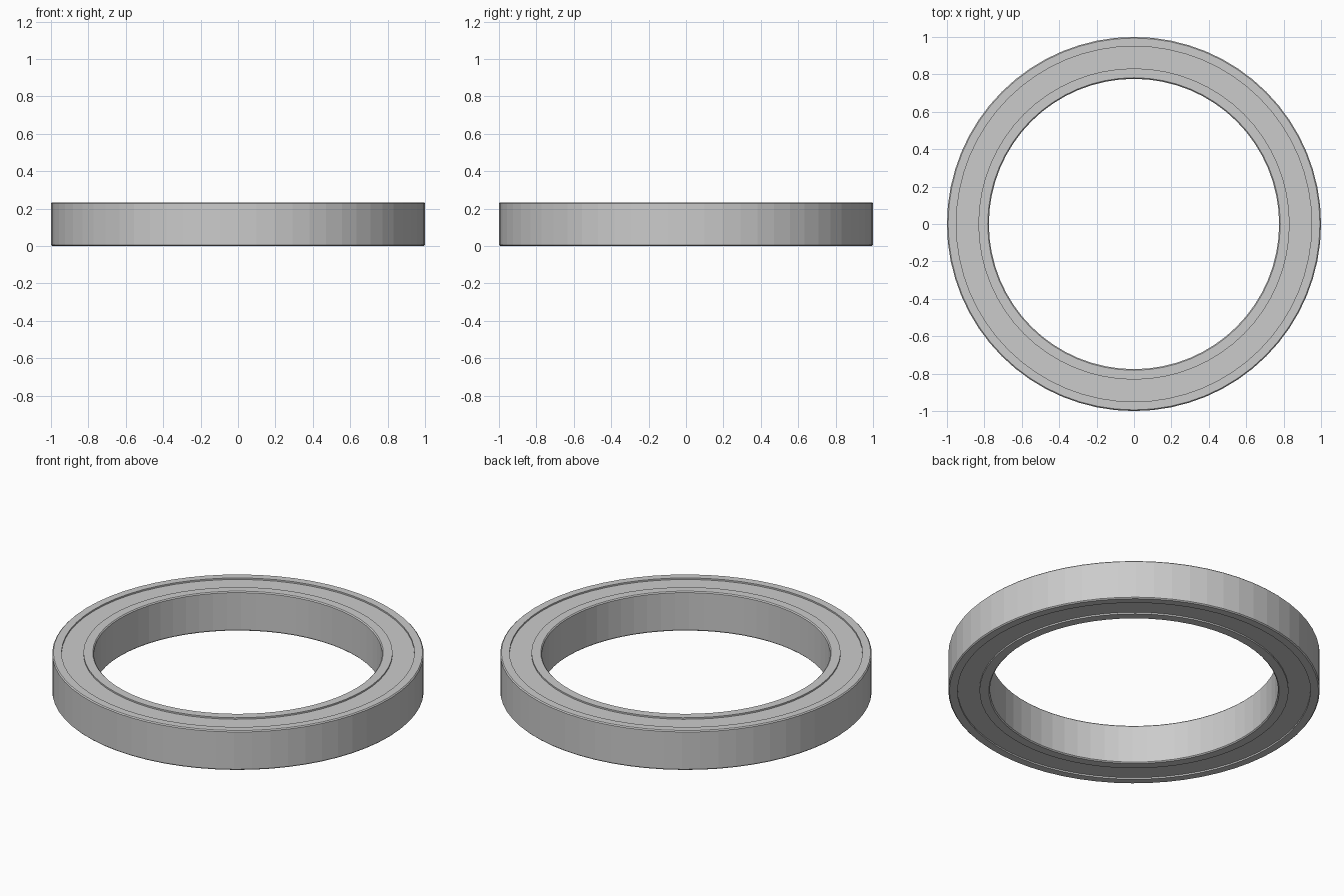
import bpy, bmesh, math

if "Cube" in bpy.data.objects:
    bpy.data.objects.remove(bpy.data.objects["Cube"])

SIDES = 64
H = 0.234      # overall height
R_OUT, R_BORE = 1.0, 0.776
R_SEAL_OUT, R_SEAL_IN = 0.95, 0.832
C = 0.006      # edge chamfer
DEPTH = 0.009  # seal recess


def lathe(name, profile):
    """Spin a closed (radius, z) profile into a ring."""
    bm = bmesh.new()
    rings = []
    for i in range(SIDES):
        a = 2 * math.pi * i / SIDES
        rings.append([bm.verts.new((r * math.cos(a), r * math.sin(a), z)) for r, z in profile])
    n = len(profile)
    for i in range(SIDES):
        p, q = rings[i], rings[(i + 1) % SIDES]
        for j in range(n):
            k = (j + 1) % n
            bm.faces.new((p[j], q[j], q[k], p[k]))
    bmesh.ops.recalc_face_normals(bm, faces=bm.faces)
    mesh = bpy.data.meshes.new(name)
    bm.to_mesh(mesh)
    bm.free()
    ob = bpy.data.objects.new(name, mesh)
    bpy.context.collection.objects.link(ob)
    return ob


# Outer race, chamfered on its outside edges
lathe("outer_race", [(R_SEAL_OUT, 0), (R_OUT - C, 0), (R_OUT, C),
                     (R_OUT, H - C), (R_OUT - C, H), (R_SEAL_OUT, H)])

# Inner race, chamfered on its bore edges
lathe("inner_race", [(R_SEAL_IN, 0), (R_BORE + C, 0), (R_BORE, C),
                     (R_BORE, H - C), (R_BORE + C, H), (R_SEAL_IN, H)])

# Recessed seals closing the gap on both sides
for name, z0 in (("bottom_seal", DEPTH), ("top_seal", H - DEPTH - 0.02)):
    lathe(name, [(R_SEAL_IN, z0), (R_SEAL_OUT, z0),
                 (R_SEAL_OUT, z0 + 0.02), (R_SEAL_IN, z0 + 0.02)])
